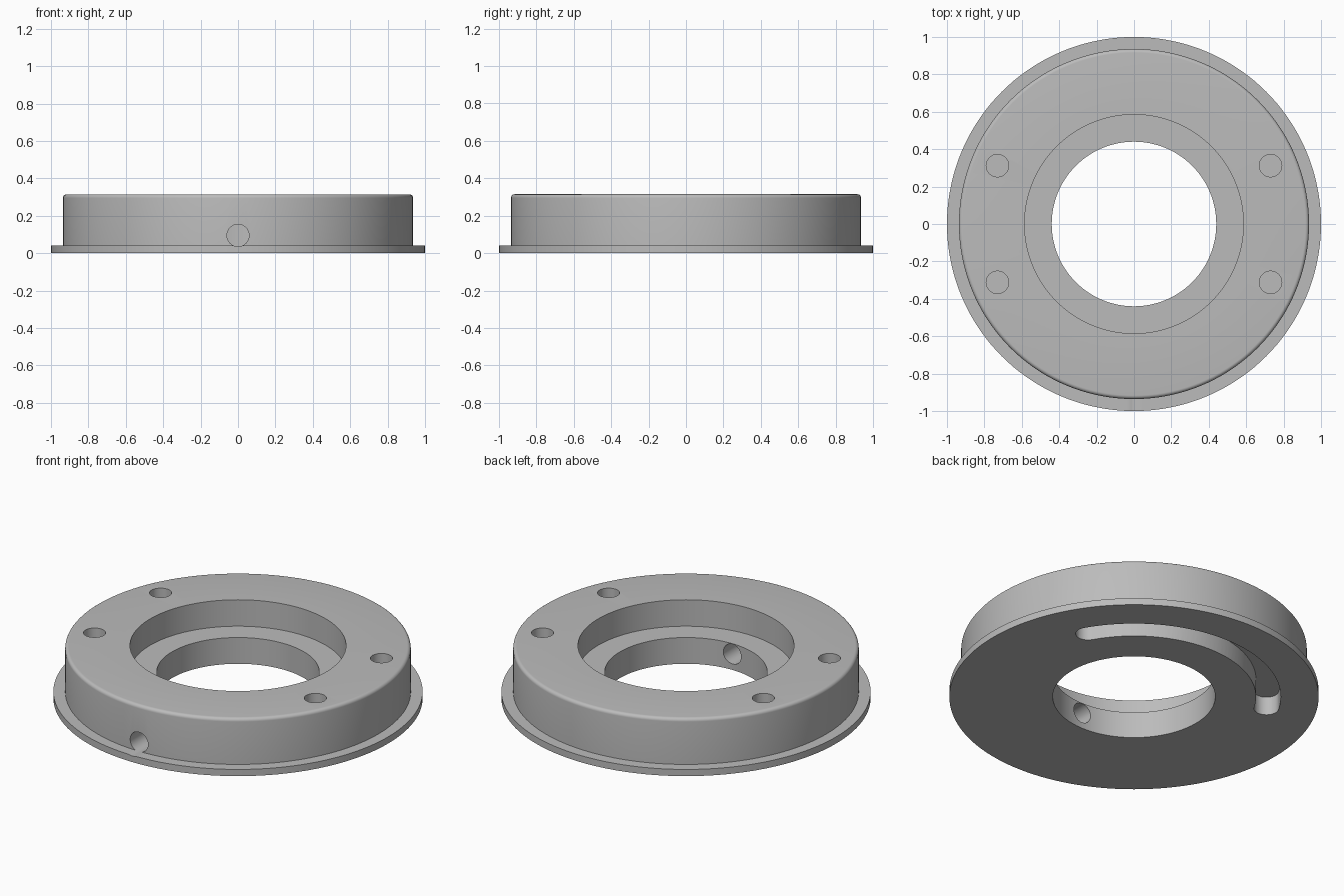
import bpy, bmesh
from math import pi, sin, cos, radians
from mathutils import Matrix

default = bpy.data.objects.get("Cube")
if default:
    bpy.data.objects.remove(default, do_unlink=True)

SEGMENTS = 144
HEIGHT, FLANGE, STEP = 0.315, 0.04, 0.157
BODY_R, BORE_R, RECESS_R, FILLET = 0.936, 0.44, 0.585, 0.02

grey = bpy.data.materials.new("machined_grey")
grey.use_nodes = True
grey.diffuse_color = (0.5, 0.5, 0.5, 1)
grey.node_tree.nodes["Principled BSDF"].inputs["Base Color"].default_value = (0.5, 0.5, 0.5, 1)


def make_object(name, bm):
    bmesh.ops.recalc_face_normals(bm, faces=bm.faces[:])
    mesh = bpy.data.meshes.new(name)
    bm.to_mesh(mesh)
    bm.free()
    mesh.materials.append(grey)
    obj = bpy.data.objects.new(name, mesh)
    bpy.context.collection.objects.link(obj)
    return obj


def lathe(name, profile):
    """Revolve a closed (radius, z) profile about z."""
    bm = bmesh.new()
    verts = [bm.verts.new((r, 0, z)) for r, z in profile]
    edges = [bm.edges.new((v, verts[i - 1])) for i, v in enumerate(verts)]
    bmesh.ops.spin(bm, geom=verts + edges, cent=(0, 0, 0), axis=(0, 0, 1),
                   angle=2 * pi, steps=SEGMENTS, use_merge=True)
    bmesh.ops.remove_doubles(bm, verts=bm.verts[:], dist=1e-5)
    return make_object(name, bm)


def rod(name, radius, length, matrix):
    bm = bmesh.new()
    bmesh.ops.create_cone(bm, cap_ends=True, segments=48, radius1=radius,
                          radius2=radius, depth=length, matrix=matrix)
    return make_object(name, bm)


def arc_points(cx, cy, radius, start, end, steps):
    angles = [radians(start + (end - start) * i / steps) for i in range(steps + 1)]
    return [(cx + radius * cos(a), cy + radius * sin(a)) for a in angles]


def curved_slot(name, radius, half, start, end, bottom, top):
    """Solid with a round-ended arc outline."""
    ends = [(radius * cos(radians(a)), radius * sin(radians(a))) for a in (start, end)]
    outline = arc_points(0, 0, radius + half, start, end, 48)
    outline += arc_points(*ends[1], half, end, end + 180, 16)[1:-1]
    outline += arc_points(0, 0, radius - half, end, start, 48)
    outline += arc_points(*ends[0], half, start + 180, start + 360, 16)[1:-1]
    bm = bmesh.new()
    face = bm.faces.new([bm.verts.new((x, y, bottom)) for x, y in outline])
    grown = bmesh.ops.extrude_face_region(bm, geom=[face])["geom"]
    bmesh.ops.translate(bm, vec=(0, 0, top - bottom),
                        verts=[g for g in grown if isinstance(g, bmesh.types.BMVert)])
    return make_object(name, bm)


# Flanged ring with stepped bore and rounded top edge
fillet = arc_points(BODY_R - FILLET, HEIGHT - FILLET, FILLET, 0, 90, 6)
ring = lathe("flanged_ring", [(BORE_R, 0), (1, 0), (1, FLANGE), (BODY_R, FLANGE), *fillet,
                              (RECESS_R, HEIGHT), (RECESS_R, STEP), (BORE_R, STEP)])

# Four blind holes in the top face
cutters = [rod("top_hole_cutter", 0.06, 0.4, Matrix.Translation((sx * 0.73, sy * 0.312, STEP + 0.2)))
           for sx in (-1, 1) for sy in (-1, 1)]

# Radial hole through the front wall
cutters.append(rod("front_hole_cutter", 0.059, 0.8,
                   Matrix.Translation((0, -0.7, 0.095)) @ Matrix.Rotation(pi / 2, 4, "X")))

# Curved slot in the underside
cutters.append(curved_slot("slot_cutter", 0.728, 0.067, 30, 150, -0.1, 0.11))

bpy.context.view_layer.objects.active = ring
for cutter in cutters:
    cutter.hide_render = True
    cut = ring.modifiers.new(cutter.name, "BOOLEAN")
    cut.operation = "DIFFERENCE"
    cut.solver = "EXACT"
    cut.object = cutter
    bpy.ops.object.modifier_apply(modifier=cut.name)
for cutter in cutters:
    bpy.data.objects.remove(cutter, do_unlink=True)

bpy.ops.object.select_all(action="DESELECT")
ring.select_set(True)
bpy.ops.object.shade_smooth_by_angle(angle=radians(30))
